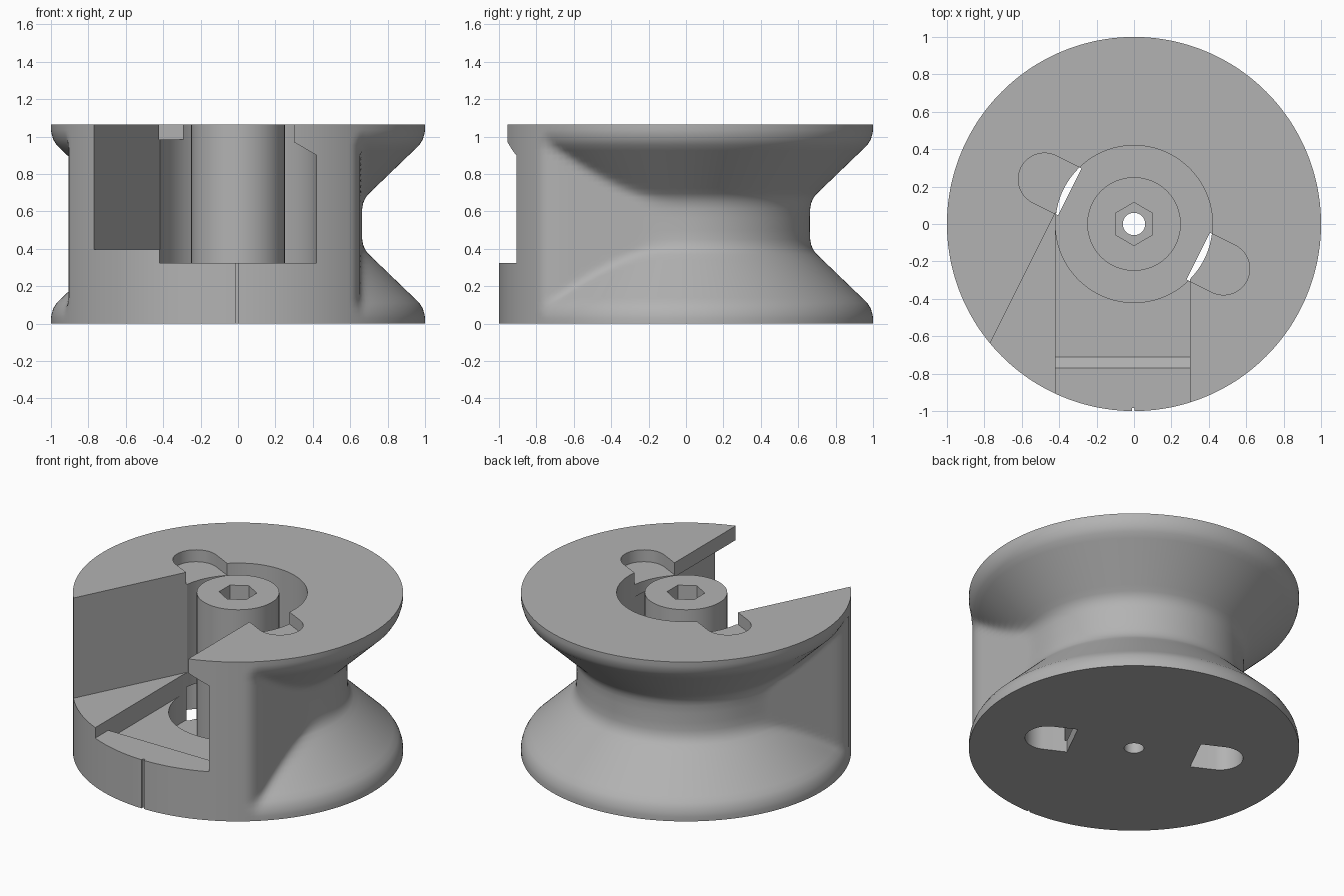
import bpy, bmesh
from math import sin, cos, pi, radians, tau, atan2

cube = bpy.data.objects.get("Cube")
if cube:
    bpy.data.objects.remove(cube)

HEIGHT = 1.065
TILT = atan2(1, -2)                  # direction of the tilted flat and the ears
CAVITY_R, HUB_R, BORE_R = 0.42, 0.25, 0.06

grey = bpy.data.materials.new("plain_grey")
grey.use_nodes = True
grey.diffuse_color = (0.45, 0.45, 0.45, 1)
grey.node_tree.nodes["Principled BSDF"].inputs["Base Color"].default_value = (0.45, 0.45, 0.45, 1)


def finish(name, bm):
    bmesh.ops.recalc_face_normals(bm, faces=bm.faces)
    mesh = bpy.data.meshes.new(name)
    bm.to_mesh(mesh)
    bm.free()
    mesh.materials.append(grey)
    ob = bpy.data.objects.new(name, mesh)
    bpy.context.collection.objects.link(ob)
    return ob


def loft(name, rings):
    """Skin a stack of equal rings and cap both ends."""
    bm = bmesh.new()
    loops = [[bm.verts.new(p) for p in ring] for ring in rings]
    n = len(loops[0])
    for a, b in zip(loops, loops[1:]):
        for i in range(n):
            j = (i + 1) % n
            bm.faces.new((a[i], a[j], b[j], b[i]))
    bm.faces.new(loops[0])
    bm.faces.new(loops[-1])
    return finish(name, bm)


def prism(name, pts, lo, hi, axis="z"):
    place = {"x": lambda a, b, t: (t, a, b),
             "y": lambda a, b, t: (a, t, b),
             "z": lambda a, b, t: (a, b, t)}[axis]
    return loft(name, [[place(a, b, t) for a, b in pts] for t in (lo, hi)])


def circle(r, n=96, turn=0.0):
    return [(r * cos(turn + tau * i / n), r * sin(turn + tau * i / n)) for i in range(n)]


def pill(start, angle, centre=0.535, r=0.14):
    """Slot outline running outward, flat inside and round outside."""
    pts = [(start, -r)]
    pts += [(centre + r * cos(a), r * sin(a)) for a in (pi * (i / 24 - 0.5) for i in range(25))]
    pts.append((start, r))
    c, s = cos(angle), sin(angle)
    return [(x * c - y * s, x * s + y * c) for x, y in pts]


def cut(target, cutters):
    bpy.context.view_layer.objects.active = target
    for cutter in cutters:
        cutter.hide_render = True
        mod = target.modifiers.new("cut", "BOOLEAN")
        mod.operation, mod.solver, mod.object = "DIFFERENCE", "EXACT", cutter
        bpy.ops.object.modifier_apply(modifier=mod.name)
        bpy.data.objects.remove(cutter)


def smooth_shade(ob):
    bpy.ops.object.select_all(action="DESELECT")
    ob.select_set(True)
    bpy.context.view_layer.objects.active = ob
    bpy.ops.object.shade_smooth_by_angle(angle=radians(30))


# Spool: a V groove whose floor runs out straight along two flats
def smooth_min(a, b, k):
    h = max(k - abs(a - b), 0) / k
    return min(a, b) - h * h * k / 4


def smooth_max(a, b, k):
    return -smooth_min(-a, -b, k)


def flats(angle, floor=0.652):
    right = (-angle) % tau
    left = (angle - TILT) % tau
    front = TILT + pi / 2 <= angle % tau <= 1.5 * pi
    if front:
        return 1.0
    turn = min(right, left)
    if turn >= pi / 2 - 0.001:
        return floor
    return smooth_min(floor / cos(turn), 1.0, 0.07)


half = [(0, 1), (0.03, 1), (0.05, 0.997), (0.08, 0.988), (0.11, 0.97)]
half += [(0.11 + 0.26 * i / 9, 0.97 - 0.27 * i / 9) for i in range(1, 10)]
half += [(0.39, 0.683), (0.42, 0.668), (0.45, 0.66), (0.5, 0.658)]
profile = half + [(HEIGHT - z, r) for z, r in reversed(half)]
rings = []
for z, r in profile:
    ring = []
    for i in range(240):
        a = tau * i / 240
        rad = min(1.0, smooth_max(r, flats(a), 0.03))
        ring.append((rad * cos(a), rad * sin(a), z))
    rings.append(ring)
spool = loft("spool_body", rings)

# Openings in the spool
top = HEIGHT + 0.2
slot = [(-0.42, 0.325), (0.42, 0.325), (0.42, 0.9), (0.3, 0.97), (0.3, top), (-0.42, top)]
pocket = [(-0.77, 0.325), (-0.71, 0.265), (0, 0.265), (0, 0.5), (-0.77, 0.5)]
wedge = [(-0.42, 0.06), (-0.956, -1.01), (-0.956, -1.2), (-0.3, -1.2), (-0.3, 0)]
cutters = [
    prism("cavity_cutter", circle(CAVITY_R), 0.08, top),
    prism("slot_cutter", slot, -1.2, 0, "y"),
    prism("pocket_cutter", pocket, -0.42, 0.42, "x"),
    prism("wedge_cutter", wedge, 0.395, top),
    prism("bore_cutter", circle(BORE_R, 48), -0.1, 0.2),
    prism("seam_cutter", [(-0.012, -1.1), (0.004, -1.1), (0.004, -0.985), (-0.012, -0.985)], -0.1, 0.5),
]
for angle in (TILT, TILT + pi):
    cutters.append(prism("ear_cutter", pill(0.33, angle), 0.985, top))
    cutters.append(prism("foot_cutter", pill(0.384, angle), -0.1, 0.3))
cut(spool, cutters)
smooth_shade(spool)

# Central hub with a hexagonal socket and a through bore
hub = prism("hub", circle(HUB_R), 0.08, HEIGHT)
cut(hub, [
    prism("socket_cutter", circle(0.115, 6, pi / 2), HEIGHT - 0.2, top),
    prism("hub_bore_cutter", circle(BORE_R, 48), 0, top),
])
smooth_shade(hub)
